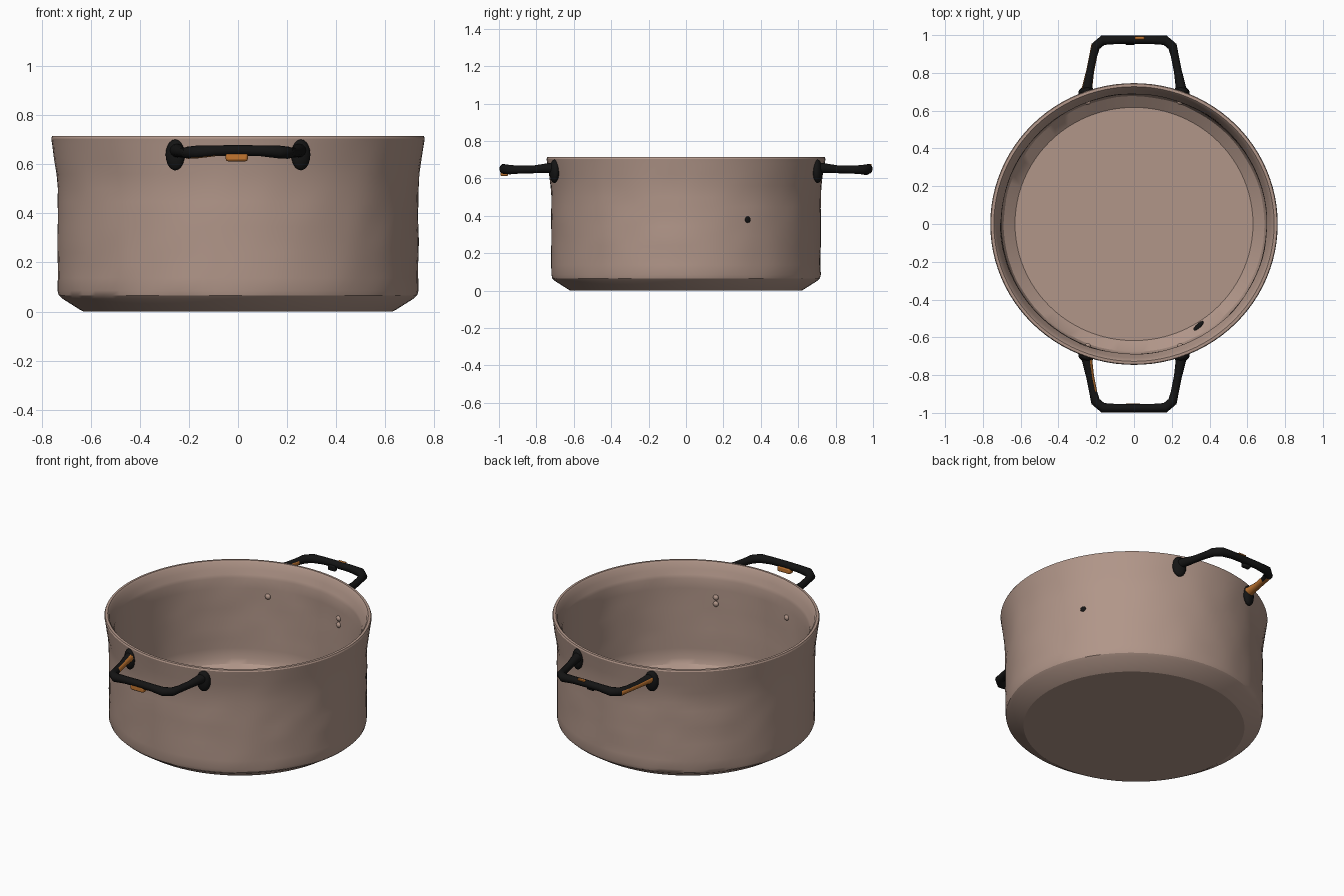
import bpy, bmesh, math
from mathutils import Vector, Matrix, noise

cube = bpy.data.objects.get("Cube")
if cube:
    bpy.data.objects.remove(cube, do_unlink=True)


def material(name, rgb):
    m = bpy.data.materials.new(name)
    m.use_nodes = True
    m.diffuse_color = (*rgb, 1)
    m.node_tree.nodes["Principled BSDF"].inputs["Base Color"].default_value = (*rgb, 1)
    return m


CLAY = material("warm clay", (0.44, 0.305, 0.25))
BLACK = material("black", (0.007, 0.007, 0.007))
ORANGE = material("burnt orange", (0.54, 0.18, 0.03))


def finish(bm, name, mats, angle=40):
    bmesh.ops.recalc_face_normals(bm, faces=bm.faces)
    mesh = bpy.data.meshes.new(name)
    bm.to_mesh(mesh)
    bm.free()
    for m in mats:
        mesh.materials.append(m)
    ob = bpy.data.objects.new(name, mesh)
    bpy.context.collection.objects.link(ob)
    bpy.ops.object.select_all(action='DESELECT')
    ob.select_set(True)
    bpy.context.view_layer.objects.active = ob
    bpy.ops.object.shade_smooth_by_angle(angle=math.radians(angle))
    return ob


def ellipsoid(name, loc, size, mat, turn=0.0):
    bm = bmesh.new()
    bmesh.ops.create_uvsphere(bm, u_segments=16, v_segments=10, radius=1)
    m = Matrix.Translation(loc) @ Matrix.Rotation(turn, 4, 'Z') @ Matrix.Diagonal((*size, 1))
    bmesh.ops.transform(bm, matrix=m, verts=bm.verts)
    return finish(bm, name, [mat])


def block(name, loc, size, mat):
    bm = bmesh.new()
    bmesh.ops.create_cube(bm, size=1)
    bmesh.ops.transform(bm, matrix=Matrix.Translation(loc) @ Matrix.Diagonal((*size, 1)), verts=bm.verts)
    ob = finish(bm, name, [mat])
    bev = ob.modifiers.new("soft edges", 'BEVEL')
    bev.width = min(size) * 0.25
    bev.segments = 2
    return ob


# Pot body: one turned profile, outside then inside, with slightly uneven walls
outer = [(0.63, 0), (0.645, 0.008), (0.715, 0.052), (0.73, 0.066), (0.735, 0.085)]
outer += [(0.735, 0.085 + 0.415 * i / 8) for i in range(1, 9)]
outer += [(0.739, 0.56), (0.748, 0.62), (0.757, 0.68), (0.761, 0.705)]
inner = [(0.757, 0.714), (0.742, 0.715), (0.733, 0.705), (0.722, 0.67), (0.708, 0.64)]
inner += [(0.703, 0.62 - 0.5 * i / 8) for i in range(9)]
inner += [(0.69, 0.09), (0.63, 0.045)]
profile = outer + inner
SEG = 96
Y_SCALE = 0.98

bm = bmesh.new()
rings = []
for r, z in profile:
    ring = []
    for i in range(SEG):
        a = math.tau * i / SEG
        d = Vector((math.cos(a), math.sin(a), 0))
        wobble = 0
        if 0.08 < z < 0.63:
            wobble = 0.004 * noise.noise(Vector((d.x * 5, d.y * 5, z * 9)))
        ring.append(bm.verts.new((d.x * (r + wobble), d.y * (r + wobble) * Y_SCALE, z)))
    rings.append(ring)
for lo, hi in zip(rings, rings[1:]):
    for i in range(SEG):
        j = (i + 1) % SEG
        bm.faces.new((lo[i], lo[j], hi[j], hi[i]))
bm.faces.new(rings[0])
bm.faces.new(rings[-1])
finish(bm, "pot_body", [CLAY], 28)


# Handles: a tapered tube swept from one mount to the other
half = [(0.252, 0.69, 0.655, 0.032), (0.245, 0.74, 0.655, 0.026), (0.232, 0.81, 0.649, 0.021),
        (0.216, 0.89, 0.647, 0.021), (0.204, 0.94, 0.647, 0.025), (0.165, 0.973, 0.650, 0.026),
        (0.09, 0.975, 0.655, 0.022), (0, 0.975, 0.656, 0.022)]


def handle(name, side):
    path = half + [(-x, y, z, r) for x, y, z, r in reversed(half[:-1])]
    pts = [Vector((x, y * side, z)) for x, y, z, r in path]
    bm = bmesh.new()
    tube = []
    n = 12
    for k, p in enumerate(pts):
        t = (pts[min(k + 1, len(pts) - 1)] - pts[max(k - 1, 0)]).normalized()
        across = t.cross(Vector((0, 0, 1))).normalized()
        up = across.cross(t)
        r = path[k][3]
        tube.append([bm.verts.new(p + r * (across * math.cos(math.tau * i / n) + up * math.sin(math.tau * i / n)))
                     for i in range(n)])
    for lo, hi in zip(tube, tube[1:]):
        for i in range(n):
            j = (i + 1) % n
            bm.faces.new((lo[i], lo[j], hi[j], hi[i]))
    bm.faces.new(tube[0])
    bm.faces.new(tube[-1])
    bmesh.ops.recalc_face_normals(bm, faces=bm.faces)
    # Orange underside on the right half; the rear leg is orange round its sides too
    for f in bm.faces:
        c, nrm = f.calc_center_median(), f.normal
        leg = c.x < -0.2 and abs(c.y) < 0.93
        if side < 0:
            orange = (leg and nrm.x > 0.55) or (-0.2 < c.x < -0.03 and nrm.z < -0.85)
        else:
            orange = leg and nrm.z < 0.6
        f.material_index = int(orange)
    finish(bm, name, [BLACK, ORANGE], 60)


for label, side in (("front", -1), ("back", 1)):
    handle(label + "_handle", side)
    for hand, sx in (("left", 1), ("right", -1)):
        # Oval mounts against the wall
        ellipsoid(f"{label}_{hand}_mount", (0.256 * sx, 0.704 * side, 0.638), (0.041, 0.024, 0.063),
                  BLACK, -0.33 * sx * side)
        # Rivets inside the wall: two on the left, one on the right
        for k, z in enumerate((0.51, 0.47) if sx > 0 else (0.515,)):
            ellipsoid(f"{label}_{hand}_rivet_{k + 1}", (0.245 * sx, 0.645 * side, z), (0.017, 0.014, 0.017), CLAY)

# Grip tabs at the middle of the handles
block("front_grip_tab", (-0.005, -0.972, 0.63), (0.09, 0.042, 0.036), ORANGE)
block("back_grip_tab", (-0.02, 0.962, 0.637), (0.05, 0.03, 0.036), BLACK)
block("back_grip_plate", (0.03, 0.985, 0.674), (0.05, 0.016, 0.009), ORANGE)

# Small dark spots on the outer wall and the inner lower edge
ellipsoid("wall_spot", (0.653, 0.33, 0.38), (0.006, 0.017, 0.017), BLACK, 0.47)
ellipsoid("inner_spot", (0.34, -0.545, 0.058), (0.04, 0.015, 0.012), BLACK, 0.85)
